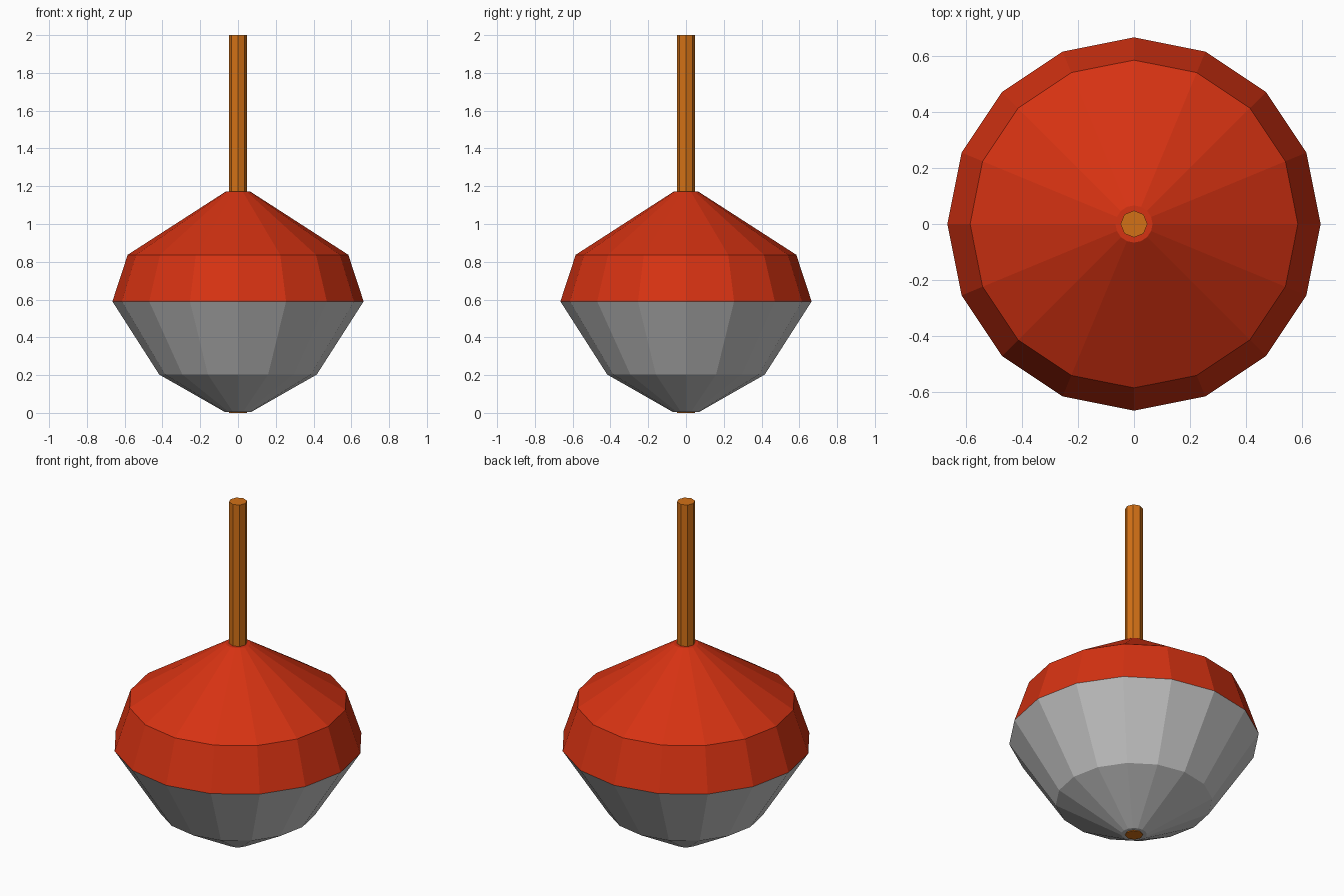
import bpy, bmesh, math

if "Cube" in bpy.data.objects:
    bpy.data.objects.remove(bpy.data.objects["Cube"])


def material(name, rgb):
    m = bpy.data.materials.new(name)
    m.diffuse_color = (*rgb, 1.0)
    m.use_nodes = True
    m.node_tree.nodes["Principled BSDF"].inputs["Base Color"].default_value = m.diffuse_color
    return m


RED = material("red paint", (0.67, 0.032, 0.006))
GREY = material("grey paint", (0.58, 0.58, 0.58))
WOOD = material("orange wood", (0.65, 0.165, 0.008))


def lathe(name, profile, sides, mat_rule, mats):
    """Spin a (radius, height) profile around z, with flat caps at both ends."""
    bm = bmesh.new()
    rings = []
    for r, z in profile:
        rings.append([bm.verts.new((r * math.cos(2 * math.pi * i / sides),
                                    r * math.sin(2 * math.pi * i / sides), z))
                      for i in range(sides)])
    for low, high in zip(rings, rings[1:]):
        for i in range(sides):
            j = (i + 1) % sides
            bm.faces.new((low[i], low[j], high[j], high[i]))
    bm.faces.new(rings[0][::-1])
    bm.faces.new(rings[-1])
    for f in bm.faces:
        f.material_index = mat_rule(f.calc_center_median().z)
    mesh = bpy.data.meshes.new(name)
    bm.to_mesh(mesh)
    bm.free()
    for m in mats:
        mesh.materials.append(m)
    obj = bpy.data.objects.new(name, mesh)
    bpy.context.collection.objects.link(obj)
    return obj


# Faceted body: grey below the widest ring, red above it
SEAM = 0.59
lathe("spinning_top_body",
      [(0.068, 0.004), (0.417, 0.203), (0.665, SEAM), (0.584, 0.837), (0.066, 1.171)],
      16, lambda z: 1 if z > SEAM else 0, [GREY, RED])

# Octagonal rod running through the body down to the tip
lathe("rod", [(0.048, 0.0), (0.048, 2.0)], 8, lambda z: 0, [WOOD])
